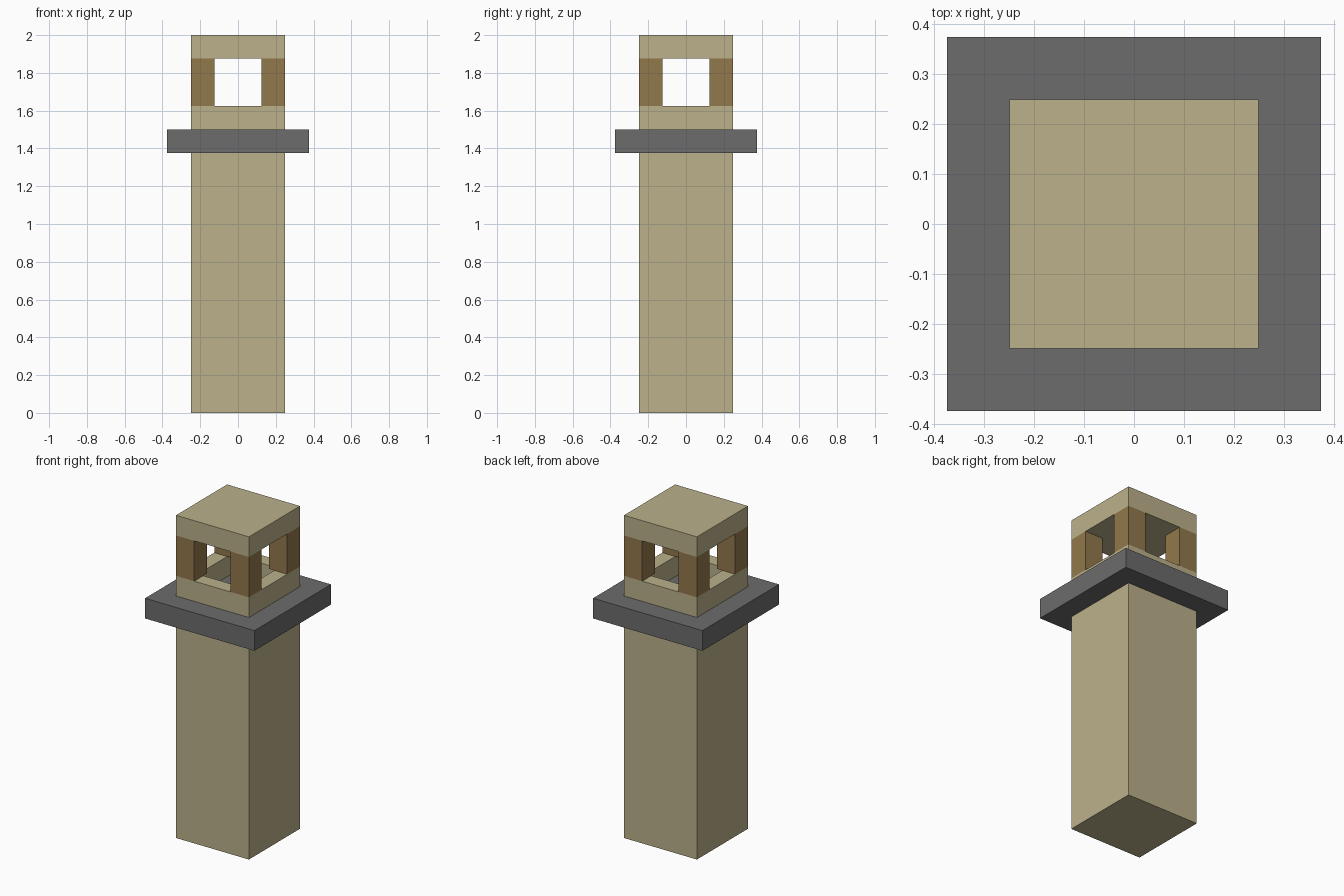
import bpy
import bmesh
from mathutils import Vector

cube = bpy.data.objects.get("Cube")
if cube:
    bpy.data.objects.remove(cube, do_unlink=True)


def make_material(name, color):
    mat = bpy.data.materials.new(name)
    mat.use_nodes = True
    mat.diffuse_color = (*color, 1)
    mat.node_tree.nodes["Principled BSDF"].inputs["Base Color"].default_value = (*color, 1)
    return mat


sandstone = make_material("sandstone", (0.497, 0.440, 0.254))
slate = make_material("slate grey", (0.150, 0.150, 0.150))
wood = make_material("brown wood", (0.288, 0.188, 0.072))


def box(name, width, bottom, top, mat, x=0, y=0, rim=None):
    """Square block; a rim width turns it into an open-ended low wall."""
    bm = bmesh.new()
    bmesh.ops.create_cube(bm, size=1)
    bmesh.ops.scale(bm, vec=(width, width, top - bottom), verts=bm.verts)
    bmesh.ops.translate(bm, vec=(x, y, (top + bottom) / 2), verts=bm.verts)
    if rim:
        bm.normal_update()
        upper = max(bm.faces, key=lambda f: f.normal.z)
        lower = min(bm.faces, key=lambda f: f.normal.z)
        bmesh.ops.inset_region(bm, faces=[upper], thickness=rim)
        well = bmesh.ops.extrude_discrete_faces(bm, faces=[upper])["faces"]
        bmesh.ops.translate(bm, vec=Vector((0, 0, bottom - top)), verts=well[0].verts)
        bmesh.ops.delete(bm, geom=well + [lower], context="FACES")
    mesh = bpy.data.meshes.new(name)
    bm.to_mesh(mesh)
    bm.free()
    mesh.materials.append(mat)
    obj = bpy.data.objects.new(name, mesh)
    bpy.context.collection.objects.link(obj)
    return obj


# Tower shaft and overhanging gallery
box("tower_shaft", 0.5, 0, 1.375, sandstone)
box("gallery_platform", 0.75, 1.375, 1.5, slate)

# Lantern room: hollow low wall, corner posts and solid roof
box("lantern_wall", 0.5, 1.5, 1.625, sandstone, rim=0.125)
for side, sx in (("left", 1), ("right", -1)):
    for end, sy in (("front", -1), ("back", 1)):
        box(f"{end}_{side}_post", 0.125, 1.625, 1.875, wood, sx * 0.1875, sy * 0.1875)
box("roof_block", 0.5, 1.875, 2, sandstone)
